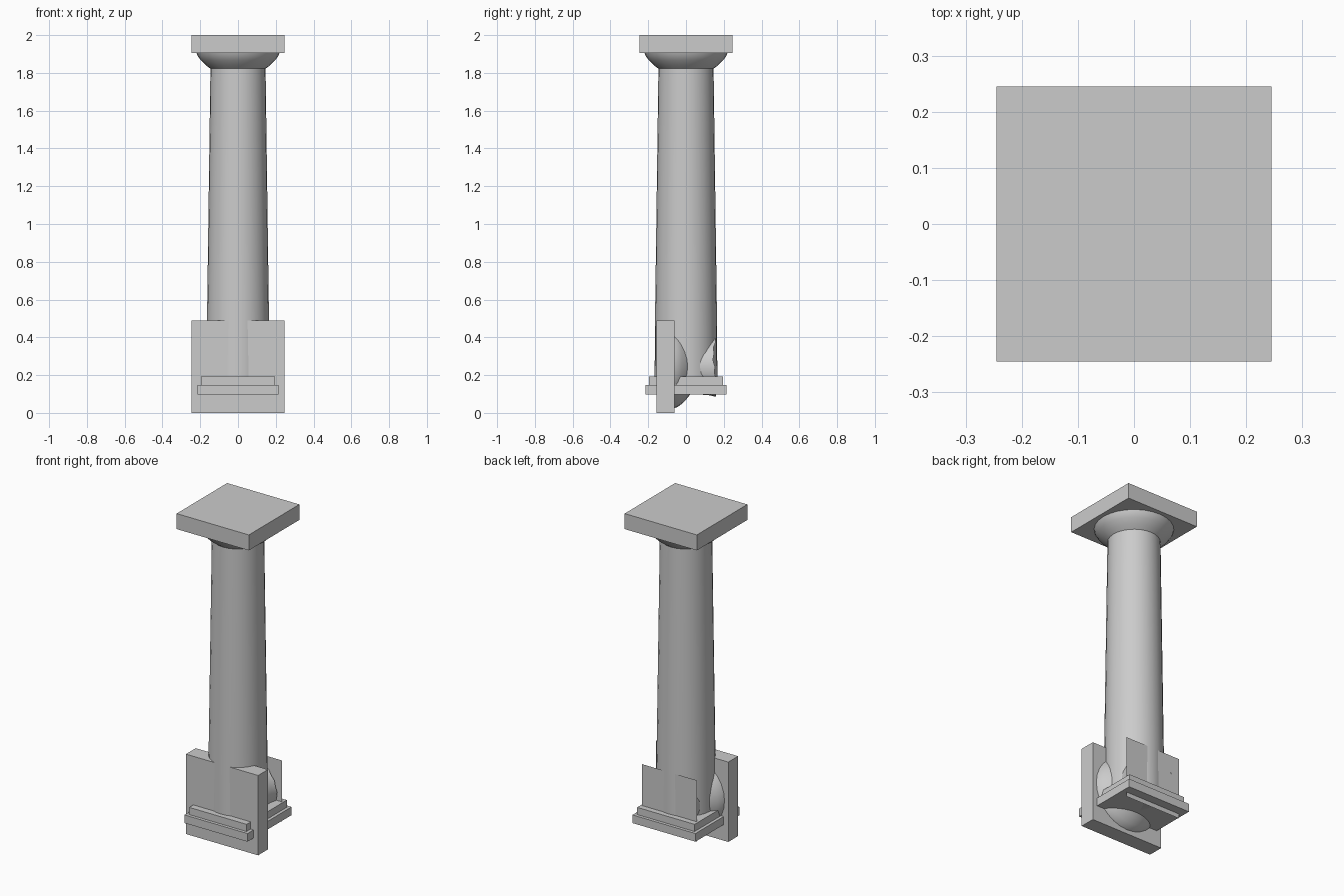
import bpy, math, random
from mathutils import Matrix

if "Cube" in bpy.data.objects:
    bpy.data.objects.remove(bpy.data.objects["Cube"])

random.seed(4)
SIDES = 28


def mesh_object(name, verts, faces, matrix=None, smooth=False):
    mesh = bpy.data.meshes.new(name)
    mesh.from_pydata(verts, [], faces)
    if matrix:
        mesh.transform(matrix)
    obj = bpy.data.objects.new(name, mesh)
    bpy.context.collection.objects.link(obj)
    if smooth:
        bpy.ops.object.select_all(action='DESELECT')
        obj.select_set(True)
        bpy.context.view_layer.objects.active = obj
        bpy.ops.object.shade_smooth_by_angle(angle=math.radians(30))
    return obj


def slab(name, half, z0, z1, matrix=None):
    corners = [(-half, -half), (half, -half), (half, half), (-half, half)]
    verts = [(x, y, z) for z in (z0, z1) for x, y in corners]
    faces = [(3, 2, 1, 0), (4, 5, 6, 7)]
    faces += [(i, (i + 1) % 4, (i + 1) % 4 + 4, i + 4) for i in range(4)]
    return mesh_object(name, verts, faces, matrix)


def lathe(name, profile, matrix=None, jag=0.0):
    # profile of (radius, height), bottom to top; jag roughens the first ring
    verts = []
    for row, (r, z) in enumerate(profile):
        for i in range(SIDES):
            a = 2 * math.pi * i / SIDES
            dz = random.uniform(0, jag) if row == 0 else 0
            verts.append((r * math.cos(a), r * math.sin(a), z + dz))
    faces = []
    for row in range(len(profile) - 1):
        for i in range(SIDES):
            a, b = row * SIDES + i, row * SIDES + (i + 1) % SIDES
            faces.append((a, b, b + SIDES, a + SIDES))
    return mesh_object(name, verts, faces, matrix, smooth=True)


def capital(prefix, matrix=None):
    # square top slab and flared bowl below it
    slab(prefix + "_slab", 0.245, 1.905, 2.0, matrix)
    lathe(prefix + "_bowl", [(0.146, 1.822), (0.172, 1.842), (0.198, 1.868),
                             (0.214, 1.89), (0.22, 1.906)], matrix)


# Standing column
slab("base_lower_step", 0.214, 0.098, 0.148)
slab("base_upper_step", 0.195, 0.148, 0.192)
lathe("column_shaft", [(0.166, 0.19), (0.164, 0.5), (0.146, 1.824)])
capital("top")

# Fallen capital lying on its side: its top faces the front
lying = Matrix.Translation((0, 1.845, 0.245)) @ Matrix.Rotation(math.pi / 2, 4, 'X')
capital("fallen", lying)

# Broken stump of the fallen shaft with a rough end
lathe("fallen_shaft_stump", [(0.16, 1.684), (0.15, 1.73), (0.146, 1.824)], lying, jag=0.02)

# Thin square sheet closing the broken end
s = 0.188
mesh_object("broken_end_sheet",
            [(s, 0.16, 0.07), (-s, 0.16, 0.07), (-s, 0.16, 0.446), (s, 0.16, 0.446)],
            [(0, 1, 2, 3)])
